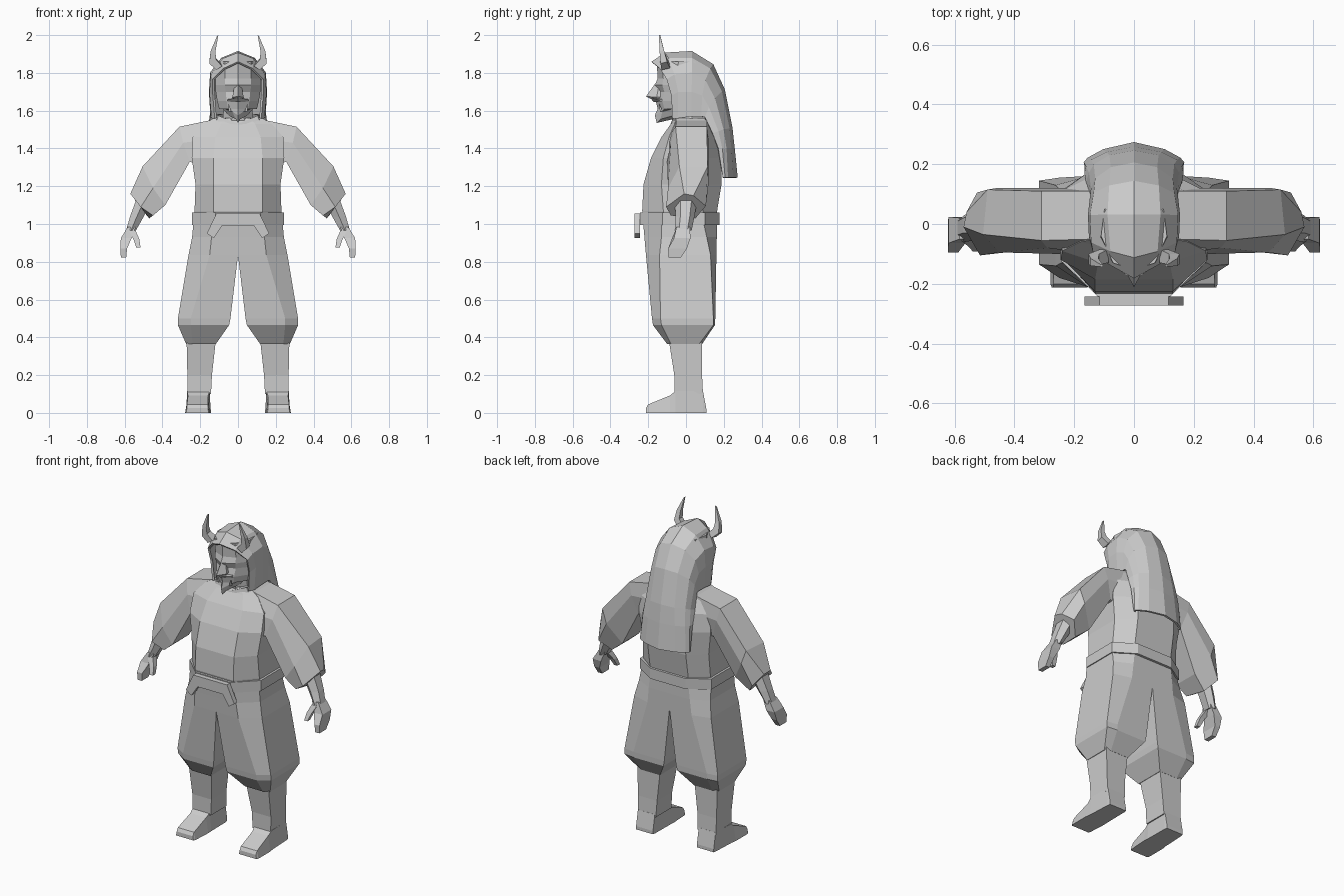
import bpy, bmesh, math
from mathutils import Vector

cloth = bpy.data.materials.new("plain_grey")
cloth.diffuse_color = (0.6, 0.6, 0.6, 1)


def finish(name, bm, mirror=False, solid=0):
    # drop inner walls lying on the mirror plane, then make the object
    if mirror:
        wall = [f for f in bm.faces if all(abs(v.co.x) < 1e-5 for v in f.verts)]
        bmesh.ops.delete(bm, geom=wall, context='FACES')
    bmesh.ops.recalc_face_normals(bm, faces=bm.faces)
    me = bpy.data.meshes.new(name)
    bm.to_mesh(me)
    bm.free()
    me.materials.append(cloth)
    ob = bpy.data.objects.new(name, me)
    bpy.context.collection.objects.link(ob)
    if mirror:
        ob.modifiers.new("Mirror", 'MIRROR').merge_threshold = 0.0005
    if solid:
        m = ob.modifiers.new("Solidify", 'SOLIDIFY')
        m.thickness, m.offset = solid, 0
    return ob


def loft(name, rings, closed=True, caps=True, mirror=False, solid=0):
    bm = bmesh.new()
    rows = [[bm.verts.new(p) for p in r] for r in rings]
    n = len(rows[0])
    for a, b in zip(rows, rows[1:]):
        for i in range(n if closed else n - 1):
            j = (i + 1) % n
            bm.faces.new((a[i], a[j], b[j], b[i]))
    if caps:
        bm.faces.new(rows[0])
        bm.faces.new(rows[-1])
    return finish(name, bm, mirror, solid)


def octagon(z, xf, xs, yf, ysf, ysb, yb):
    h = [(xf, yf), (xs, ysf), (xs, ysb), (xf, yb)]
    return [(x, y, z) for x, y in h] + [(-x, y, z) for x, y in h[::-1]]


def leg_ring(z, xi, xm, xo, yf, ysf, ysb, yb):
    return [(xi, yf, z), (xm, yf, z), (xo, ysf, z), (xo, ysb, z), (xm, yb, z), (xi, yb, z)]


def box_ring(z, xi, xo, yf, yb):
    return [(xi, yf, z), (xo, yf, z), (xo, yb, z), (xi, yb, z)]


def tube(name, path, n=4, mirror=True):
    # tapered limb: path entries are (x, y, z, radius in x, radius in y)
    rings = [[(x + rx * math.cos(math.tau * (i + .5) / n), y + ry * math.sin(math.tau * (i + .5) / n), z)
              for i in range(n)] for x, y, z, rx, ry in path]
    return loft(name, rings, mirror=mirror)


# robe body, open V at the collar
loft("robe_body", [
    octagon(1.00, .13, .225, -.215, -.12, .08, .155),
    octagon(1.07, .13, .230, -.232, -.12, .09, .165),
    octagon(1.21, .13, .225, -.225, -.13, .10, .188),
    octagon(1.35, .13, .245, -.185, -.12, .11, .190),
    octagon(1.46, .12, .240, -.130, -.09, .11, .170),
    octagon(1.53, .09, .180, -.080, -.06, .11, .130),
    octagon(1.56, .06, .130, -.062, -.05, .10, .115)])

# wide sleeves
loft("sleeve", [
    [(.12, -.05, 1.555), (.12, .11, 1.555), (.14, .12, 1.45), (.16, .09, 1.30), (.16, -.10, 1.30), (.14, -.10, 1.45)],
    [(.31, -.055, 1.515), (.31, .11, 1.515), (.29, .12, 1.44), (.255, .10, 1.33), (.255, -.10, 1.33), (.29, -.08, 1.43)],
    [(.505, -.035, 1.305), (.49, .115, 1.305), (.46, .12, 1.22), (.385, .07, 1.10), (.385, -.09, 1.10), (.45, -.095, 1.19)],
    [(.57, -.01, 1.16), (.56, .04, 1.15), (.525, .105, 1.095), (.47, .05, 1.03), (.45, -.08, 1.045), (.515, -.105, 1.09)]],
    mirror=True)

# collar and neck
loft("collar", [
    [(.0, -.085, 1.50), (.11, -.06, 1.545), (.13, .03, 1.55), (.09, .12, 1.55), (0, .13, 1.55)],
    [(.0, -.075, 1.53), (.10, -.06, 1.572), (.12, .03, 1.58), (.08, .12, 1.58), (0, .13, 1.58)]],
    closed=False, caps=False, mirror=True, solid=.012)
tube("neck", [(0, .02, 1.50, .09, .09), (0, .0, 1.66, .08, .09)], 8, False)

# sash around the waist with a tied bow in front
loft("sash", [octagon(z, .12, .243, -.243, -.125, .10, .178) for z in (.995, 1.06)])
arch = [(0, 1.055), (.115, 1.055), (.165, .95), (.128, .925), (.085, .99), (0, .99)]
loft("sash_bow", [[(x, y, z) for x, z in arch] for y in (-.272, -.243)], mirror=True)

# baggy trousers gathered below the knee
loft("trousers", [
    leg_ring(1.02, 0, .13, .235, -.228, -.13, .09, .163),
    leg_ring(.93, 0, .14, .243, -.220, -.13, .11, .163),
    leg_ring(.835, 0, .15, .262, -.212, -.14, .13, .161),
    leg_ring(.50, .040, .25, .318, -.180, -.135, .145, .155),
    leg_ring(.465, .047, .25, .318, -.175, -.13, .145, .153),
    leg_ring(.365, .117, .24, .275, -.100, -.08, .07, .086)], mirror=True)

# shins and boots
loft("shin", [
    box_ring(.38, .118, .272, -.09, .085),
    box_ring(.20, .138, .268, -.062, .085),
    box_ring(.10, .143, .266, -.062, .09)], mirror=True)
loft("boot", [
    [(xi, y, 0), (xo, y, 0), (xo - c, y, z), (xi + c, y, z)] for y, z, xi, xo, c in
    ((.108, .02, .15, .265, 0), (.09, .115, .147, .268, .003), (-.055, .115, .145, .275, .006),
     (-.085, .092, .143, .28, .015), (-.20, .045, .15, .28, .01), (-.212, .025, .155, .275, .005))],
    mirror=True)

# forearm, hand and thumb
tube("forearm", [(.495, 0, 1.13, .05, .06), (.535, -.005, 1.04, .042, .05), (.567, -.015, .965, .030, .045)], 6)
tube("hand", [(.562, -.015, .985, .03, .05), (.592, -.02, .925, .04, .062),
              (.605, -.045, .87, .025, .07), (.606, -.06, .822, .02, .045)])
tube("thumb", [(.56, -.035, .965, .025, .03), (.538, -.06, .92, .022, .022), (.527, -.08, .875, .016, .018)])

# face mask: brow, cheeks, jaw and pointed chin
face = [(1.86, -.155, .07, -.13, .11, -.04), (1.77, -.150, .07, -.12, .12, -.05),
        (1.735, -.165, .07, -.125, .12, -.05), (1.70, -.145, .065, -.115, .118, -.05),
        (1.65, -.160, .06, -.125, .11, -.05), (1.61, -.150, .055, -.115, .10, -.05),
        (1.575, -.165, .03, -.125, .085, -.05), (1.535, -.155, .012, -.135, .05, -.06)]
loft("face_mask", [[(0, yc, z), (xm, ym, z + (.02 if i > 5 else 0)), (xs, ys, z + (.04 if i > 5 else 0)),
                    (xs * .9, .05, z + (.05 if i > 5 else 0)), (0, .06, z + (.05 if i > 5 else 0))]
                   for i, (z, yc, xm, ym, xs, ys) in enumerate(face)], mirror=True)

# nose and flared moustache wedge
loft("nose", [[(0, -.155, 1.755), (.014, -.14, 1.755), (.010, -.13, 1.755)],
              [(0, -.212, 1.675), (.03, -.155, 1.672), (.03, -.12, 1.672)],
              [(0, -.17, 1.655), (.02, -.15, 1.655), (.02, -.12, 1.655)]], mirror=True)
loft("moustache", [[(0, -.19, 1.668), (0, -.14, 1.665), (0, -.17, 1.645)],
                   [(.055, -.150, 1.66), (.055, -.12, 1.66), (.055, -.13, 1.648)]], mirror=True)
tube("tusk", [(.042, -.13, 1.595, .010, .010), (.05, -.142, 1.635, .002, .002)])

# long hair: arches sweeping from the forehead over the crown and down the back
half_arches = [
    [(0, -.178, 1.855), (.075, -.135, 1.82), (.13, -.10, 1.765), (.128, -.075, 1.68), (.118, -.07, 1.56)],
    [(0, -.11, 1.902), (.075, -.09, 1.873), (.138, -.06, 1.79), (.145, -.04, 1.70), (.135, -.04, 1.56)],
    [(0, .03, 1.91), (.085, .03, 1.875), (.142, .03, 1.80), (.148, .03, 1.70), (.14, .03, 1.57)],
    [(0, .14, 1.842), (.08, .125, 1.82), (.13, .10, 1.76), (.142, .085, 1.68), (.138, .08, 1.57)],
    [(0, .20, 1.71), (.075, .185, 1.70), (.125, .15, 1.665), (.138, .12, 1.62), (.14, .10, 1.565)],
    [(0, .24, 1.51), (.08, .225, 1.505), (.13, .195, 1.50), (.145, .17, 1.49), (.155, .14, 1.48)],
    [(0, .252, 1.40), (.09, .235, 1.40), (.14, .21, 1.40), (.155, .19, 1.40), (.16, .17, 1.40)],
    [(0, .268, 1.245), (.10, .245, 1.245), (.15, .218, 1.245), (.163, .205, 1.245), (.16, .195, 1.245)]]
loft("long_hair", half_arches, closed=False, caps=False, mirror=True, solid=.012)

# bent horns
loft("horn", [
    [(.085, -.13, 1.835), (.085, -.085, 1.845), (.115, -.085, 1.825), (.115, -.13, 1.815)],
    [(.117, -.135, 1.872), (.117, -.10, 1.878), (.152, -.10, 1.858), (.152, -.135, 1.850)],
    [(.119, -.140, 1.915), (.119, -.115, 1.915), (.145, -.115, 1.915), (.145, -.140, 1.915)],
    [(.104, -.143, 2.0), (.104, -.136, 2.0), (.111, -.136, 1.995), (.111, -.143, 1.995)]], mirror=True)
